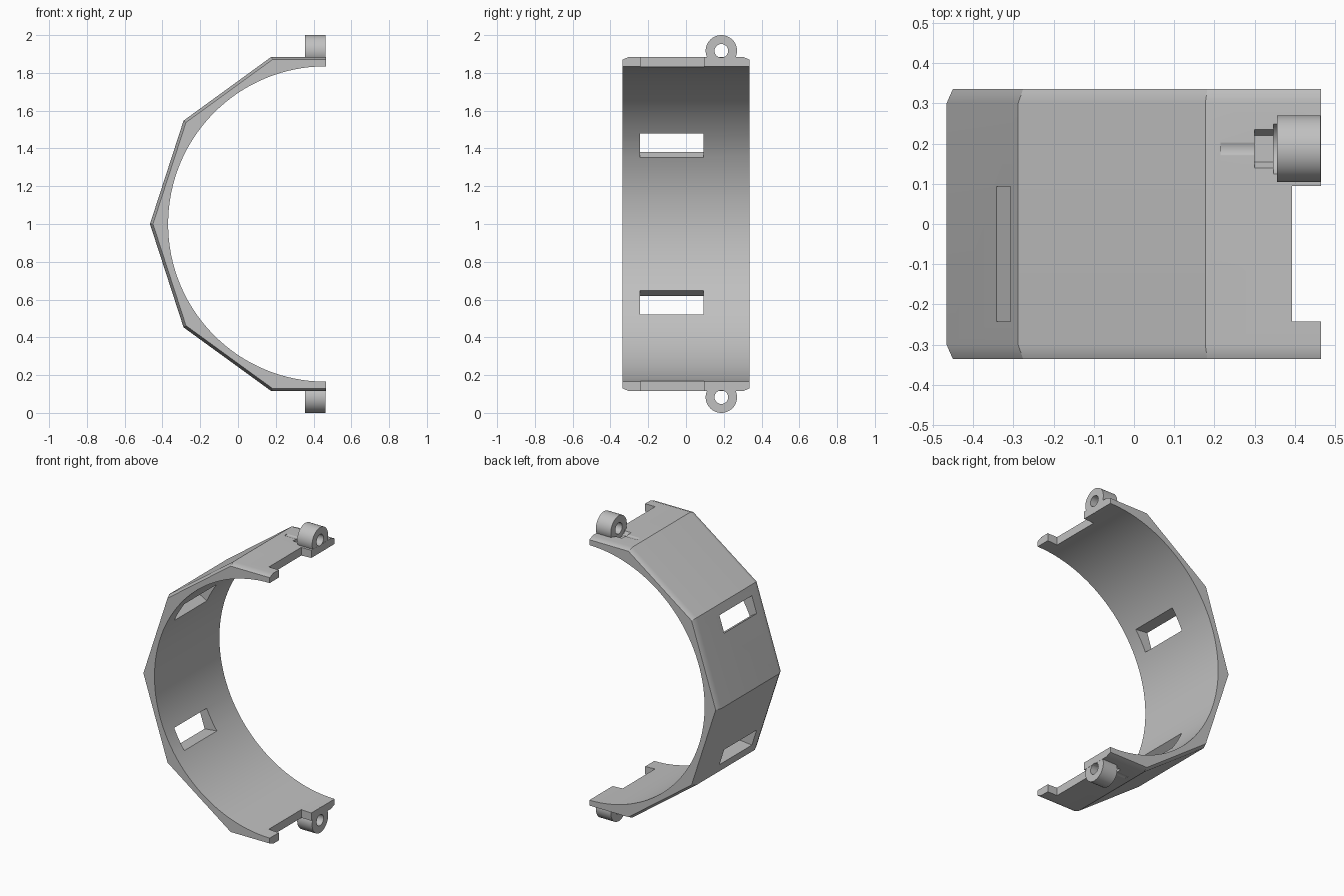
import bpy, bmesh, math

old = bpy.data.objects.get("Cube")
if old:
    bpy.data.objects.remove(old)

grey = bpy.data.materials.new("light grey")
grey.use_nodes = True
colour = (0.53, 0.53, 0.53, 1)
grey.diffuse_color = colour
grey.node_tree.nodes["Principled BSDF"].inputs["Base Color"].default_value = colour

CX = 0.465        # axis of the band, also its open end
R_OUT = 0.931     # corner radius of the ten-sided outside
R_IN = 0.835
HALF = 0.336      # half width of the band
LUG_Y, LUG_Z = 0.187, 0.917   # lug centre, height measured from the band axis


def loft(name, rings):
    """Closed solid through matching rings of 3D points."""
    bm = bmesh.new()
    loops = [[bm.verts.new(p) for p in ring] for ring in rings]
    n = len(loops[0])
    for a, b in zip(loops, loops[1:]):
        for i in range(n):
            j = (i + 1) % n
            bm.faces.new((a[i], a[j], b[j], b[i]))
    bm.faces.new(loops[0])
    bm.faces.new(loops[-1])
    bmesh.ops.recalc_face_normals(bm, faces=bm.faces)
    mesh = bpy.data.meshes.new(name)
    bm.to_mesh(mesh)
    bm.free()
    mesh.materials.append(grey)
    obj = bpy.data.objects.new(name, mesh)
    bpy.context.collection.objects.link(obj)
    return obj


def along_y(name, pts, y0, y1):
    return loft(name, [[(x, y, 1 + z) for x, z in pts] for y in (y0, y1)])


def along_x(name, pts, x0, x1):
    return loft(name, [[(x, y, 1 + z) for y, z in pts] for x in (x0, x1)])


def ngon(cx, cy, r, n):
    return [(cx + r * math.cos(math.tau * i / n), cy + r * math.sin(math.tau * i / n))
            for i in range(n)]


def activate(obj):
    bpy.ops.object.select_all(action='DESELECT')
    obj.select_set(True)
    bpy.context.view_layer.objects.active = obj


def cut(obj, cutter):
    mod = obj.modifiers.new("cut", 'BOOLEAN')
    mod.operation = 'DIFFERENCE'
    mod.solver = 'EXACT'
    mod.object = cutter
    activate(obj)
    bpy.ops.object.modifier_apply(modifier=mod.name)
    bpy.data.objects.remove(cutter)


def finish(obj):
    activate(obj)
    bpy.ops.object.shade_smooth_by_angle(angle=math.radians(30))
    mod = obj.modifiers.new("even shading", 'WEIGHTED_NORMAL')
    mod.keep_sharp = True


# Band: half of a ten-sided ring with chamfered rims
apothem = R_OUT * math.cos(math.pi / 10)
profile = [(0, apothem)]
for deg in range(108, 253, 36):
    a = math.radians(deg)
    profile.append((R_OUT * math.cos(a), R_OUT * math.sin(a)))
profile.append((0, -apothem))
band = loft("band", [[(CX + x * k, y, 1 + z * k) for x, z in profile]
                     for y, k in ((-HALF, 0.983), (-0.3, 1), (0.3, 1), (HALF, 0.983))])
cut(band, along_y("bore_cutter", ngon(CX, 0, R_IN, 128), -0.5, 0.5))

for side, s in (("upper", 1), ("lower", -1)):
    zc = s * LUG_Z
    # Strap slot through the facet next to the rear corner
    slot = [(-0.423, 0.431), (-0.213, 0.303), (-0.120, 0.470), (-0.394, 0.498)]
    cut(band, along_y("slot_cutter", [(x, s * z) for x, z in slot], -0.243, 0.093))
    # Notch in the open end
    notch = [(0.393, 0.7), (0.6, 0.7), (0.6, 1.1), (0.393, 1.1)]
    cut(band, along_y("notch_cutter", [(x, s * z) for x, z in notch], -0.242, 0.094))
    # Screw groove, nut pocket and washer recess behind the lug
    cut(band, along_x("screw_cutter", ngon(LUG_Y, zc, 0.036, 32), 0.215, 0.6))
    cut(band, along_x("nut_cutter", ngon(LUG_Y, zc, 0.066, 6), 0.30, 0.352))
    cut(band, along_x("washer_cutter", ngon(LUG_Y, zc, 0.07, 32), 0.347, 0.358))
    # Screw lug
    lug = along_x(side + "_screw_lug", ngon(LUG_Y, zc, 0.083, 48), 0.356, 0.464)
    cut(lug, along_x("hole_cutter", ngon(LUG_Y, zc, 0.036, 32), 0.2, 0.6))
    finish(lug)

finish(band)
